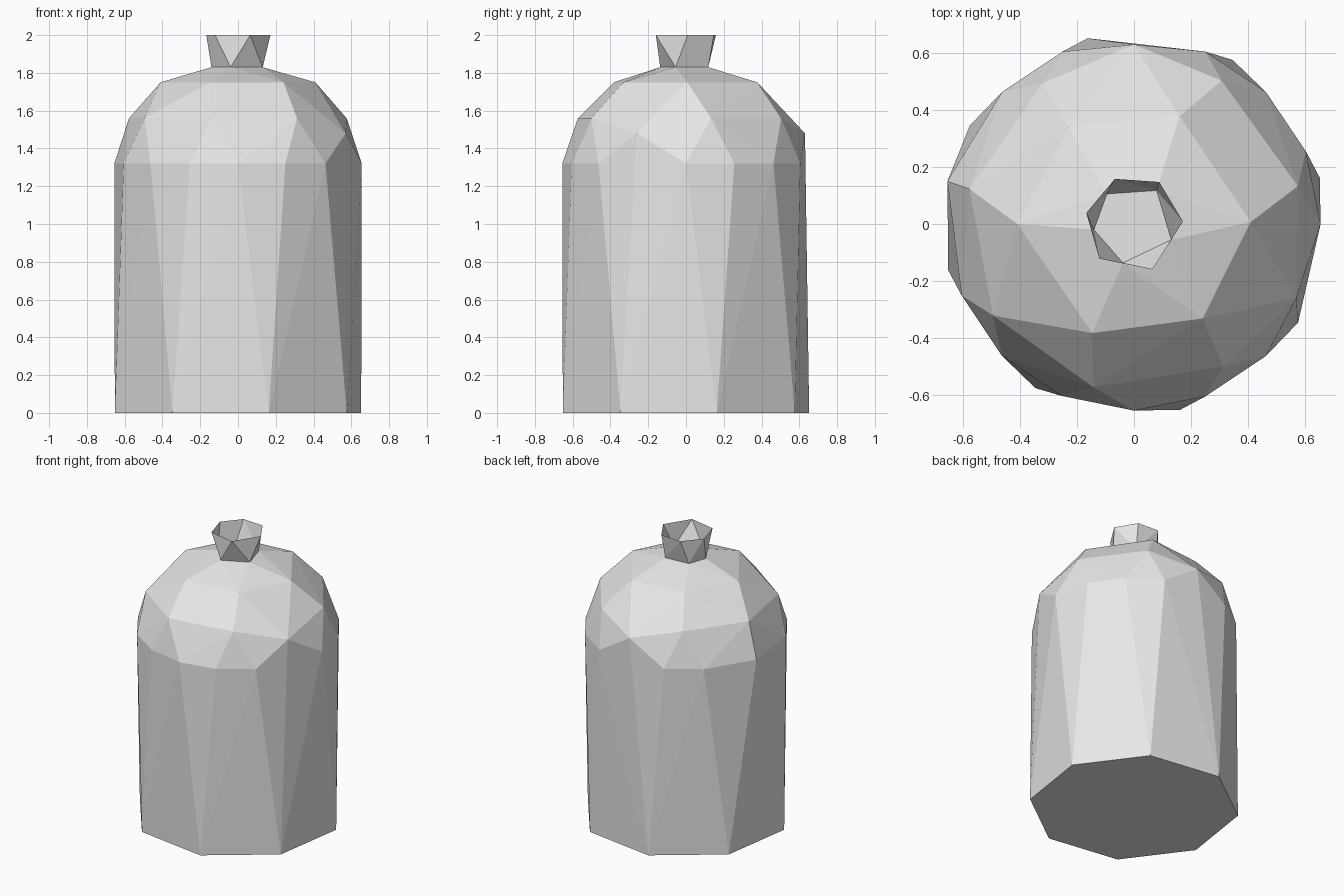
import bpy, bmesh
from math import radians, cos, sin

if "Cube" in bpy.data.objects:
    bpy.data.objects.remove(bpy.data.objects["Cube"])

grey = bpy.data.materials.new("light_grey")
grey.diffuse_color = (0.8, 0.8, 0.8, 1)
grey.use_nodes = True
grey.node_tree.nodes["Principled BSDF"].inputs["Base Color"].default_value = grey.diffuse_color


def ring(radius, z, angles):
    return [(radius * cos(radians(a)), radius * sin(radians(a)), z) for a in angles]


def faceted(name, points, open_ends=False):
    """Flat-faced skin stretched over rings of points."""
    bm = bmesh.new()
    for p in points:
        bm.verts.new(p)
    bmesh.ops.convex_hull(bm, input=bm.verts[:])
    bmesh.ops.dissolve_limit(bm, angle_limit=radians(0.5), verts=bm.verts[:], edges=bm.edges[:])
    bmesh.ops.recalc_face_normals(bm, faces=bm.faces[:])
    if open_ends:
        ends = [f for f in bm.faces if abs(f.normal.z) > 0.95]
        bmesh.ops.delete(bm, geom=ends, context='FACES')
    mesh = bpy.data.meshes.new(name)
    bm.to_mesh(mesh)
    bm.free()
    mesh.materials.append(grey)
    ob = bpy.data.objects.new(name, mesh)
    bpy.context.collection.objects.link(ob)
    return ob


neck_base = ring(0.142, 1.83, (132, 56, -23, -106, 188))

# Body: octagonal base, straight wall, irregular faceted dome
body = ring(0.672, 0, [14 + 45 * i for i in range(8)])
body += ring(0.655, 1.32, (0, 23, 45, 67.5, 112.5, 135, 202.5, 225, 247, 270, 292.5, 315))
body += [(-0.655, 0.15, 1.32), (0.57, -0.26, 1.48), (0, 0.63, 1.48)]
body += ring(0.59, 1.56, (168, 123, 58.6, 13, -58, -104, -147))
body += ring(0.41, 1.75, (180, 1, 67, 124, 249, 306))
faceted("body", body + neck_base)

# Neck: open flared collar
faceted("neck", neck_base + ring(0.172, 2, (113, 59, 3, -68, -135, 167)), open_ends=True)
